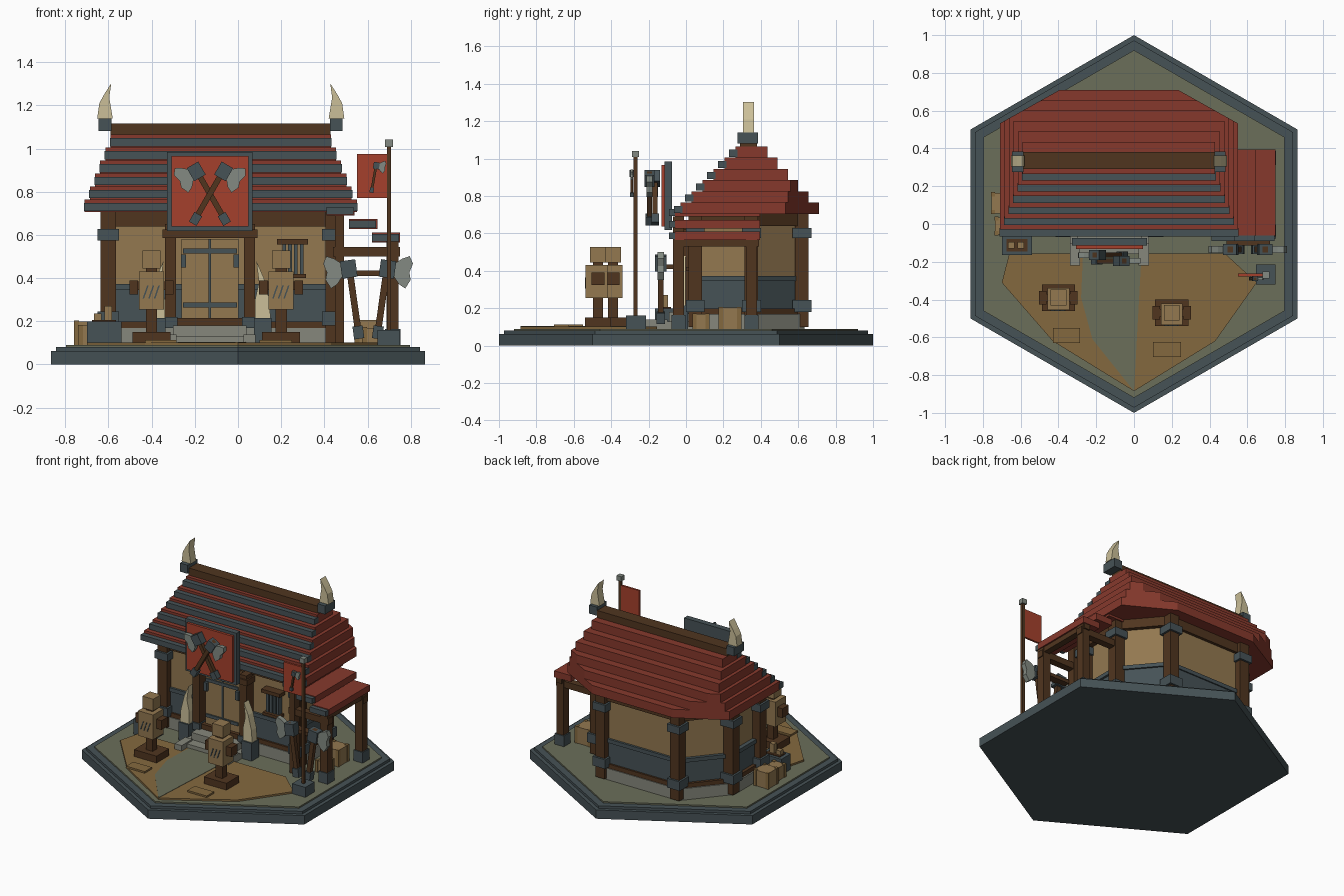
import bpy, bmesh, math
from mathutils import Matrix, Vector

if "Cube" in bpy.data.objects:
    bpy.data.objects.remove(bpy.data.objects["Cube"])


def mat(name, hexa):
    m = bpy.data.materials.new(name)
    c = [int(hexa[i:i + 2], 16) / 255 for i in (0, 2, 4)]
    m.diffuse_color = [((v + 0.055) / 1.055) ** 2.4 if v > 0.04 else v / 12.92 for v in c] + [1]
    m.use_nodes = True
    m.node_tree.nodes["Principled BSDF"].inputs["Base Color"].default_value = m.diffuse_color
    return m


SLATE, ROOF, RED = mat("slate", "465256"), mat("roof_red", "86392c"), mat("banner_red", "a5402c")
WOOD, TAN, DIRT = mat("dark_wood", "50351f"), mat("tan_board", "937850"), mat("dirt", "84693f")
GROUND, STONE, BONE, STEEL = mat("ground", "6b6e5a"), mat("stone", "86877c"), mat("bone", "cbbf98"), mat("steel", "838a82")


def prism(name, pts, a, b, m, axis='z', M=None):
    """Extrude a flat outline; axis z: points are (x, y), axis y: points are (x, z)."""
    bm = bmesh.new()
    vs = [bm.verts.new((p[0], p[1], a) if axis == 'z' else (p[0], a, p[1])) for p in pts]
    f = bm.faces.new(vs)
    d = Vector((0, 0, b - a)) if axis == 'z' else Vector((0, b - a, 0))
    r = bmesh.ops.extrude_face_region(bm, geom=[f])
    bmesh.ops.translate(bm, vec=d, verts=[v for v in r['geom'] if isinstance(v, bmesh.types.BMVert)])
    if M:
        bm.transform(M)
    bmesh.ops.recalc_face_normals(bm, faces=bm.faces)
    me = bpy.data.meshes.new(name)
    bm.to_mesh(me)
    bm.free()
    me.materials.append(m)
    ob = bpy.data.objects.new(name, me)
    bpy.context.collection.objects.link(ob)
    return ob


def box(name, x0, x1, y0, y1, z0, z1, m, M=None):
    return prism(name, [(x0, y0), (x1, y0), (x1, y1), (x0, y1)], z0, z1, m, 'z', M)


def hexa(r):
    return [(r * math.cos(math.radians(30 + 60 * k)), r * math.sin(math.radians(30 + 60 * k))) for k in range(6)]


def axe(name, x, y, z, tilt, s, side):
    """Axe standing on its pommel, leaning by tilt, blade on the given side."""
    M = Matrix.Translation((x, y, z)) @ Matrix.Rotation(math.radians(tilt), 4, 'Y') @ Matrix.Diagonal((s * side, s, s, 1))
    box(name + "_handle", -.014, .014, -.014, .014, 0, .33, WOOD, M)
    box(name + "_pommel", -.022, .022, -.022, .022, -.01, .045, SLATE, M)
    box(name + "_head", -.03, .036, -.028, .028, .255, .33, SLATE, M)
    blade = [(.03, .27), (.06, .235), (.09, .22), (.108, .26), (.098, .29), (.108, .33), (.09, .36), (.06, .345), (.03, .32)]
    prism(name + "_blade", blade, -.016, .016, STEEL, 'y', M)


# Base slabs, ground, dirt yard
prism("base_lower", hexa(1), 0, .062, SLATE)
prism("base_upper", hexa(.972), .062, .08, SLATE)
prism("ground", hexa(.92), .08, .09, GROUND)
prism("dirt_left", [(-.66, -.155), (-.27, -.155), (-.28, -.39), (-.22, -.61), (0, -.885), (-.43, -.62), (-.70, -.31)], .09, .102, DIRT)
prism("dirt_right", [(.04, -.155), (.48, -.155), (.65, -.31), (.43, -.62), (0, -.885)], .09, .102, DIRT)
prism("path", [(-.27, -.155), (.04, -.155), (0, -.885), (-.22, -.61), (-.28, -.39)], .09, .104, GROUND)
box("flat_stone_left", -.43, -.285, -.63, -.55, .1, .114, DIRT)
box("flat_stone_right", .1, .25, -.705, -.625, .1, .114, DIRT)

# House body: six-cornered plan
CX = -.08
PLAN = [(-.6, .05), (.44, .05), (.44, .35), (.21, .62), (-.37, .62), (-.6, .35)]


def ring(name, k, z0, z1, m):
    prism(name, [(CX + (x - CX) * k, .335 + (y - .335) * k) for x, y in PLAN], z0, z1, m)


ring("foundation", 1.05, .09, .17, STONE)
ring("sill", 1.03, .17, .2, WOOD)
ring("wainscot", .985, .2, .36, SLATE)
ring("wainscot_rail", 1.015, .345, .372, SLATE)
ring("wall", .96, .36, .65, TAN)
ring("top_beam", 1.03, .64, .71, WOOD)
for i, (x, y) in enumerate(PLAN):
    box(f"post_{i}", x - .036, x + .036, y - .036, y + .036, .1, .71, WOOD)
    for z0, z1 in ((.18, .245), (.575, .628)):
        box(f"post_cuff_{i}", x - .05, x + .05, y - .05, y + .05, z0, z1, SLATE)

# Stepped roof with slate courses on the front
for i in range(6):
    w, yf, yb, z = .63 - .024 * i, -.03 + .059 * i, .71 - .055 * i, .705 + .06 * i
    cut = .53 + .56 * (.635 - w)
    pts = [(CX - w, yf), (CX + w, yf)]
    if cut < yb:
        dx = (yb - cut) / .56
        pts += [(CX + w, cut), (CX + w - dx, yb), (CX - w + dx, yb), (CX - w, cut)]
    else:
        pts += [(CX + w, yb), (CX - w, yb)]
    prism(f"roof_tier_{i}", pts, z, z + .06, ROOF)
    box(f"slate_course_{i}", CX - w - .003, CX + w + .003, yf - .035, yf + .01, z + .005, z + .043, SLATE)
box("ridge_beam", -.59, .428, .29, .38, 1.06, 1.115, WOOD)

# Ridge horns
for s in (-1, 1):
    xs = sorted((CX + s * .505, CX + s * .565))
    box("horn_socket", xs[0], xs[1], .275, .385, 1.08, 1.14, SLATE)
    horn = [(.5, 1.14), (.572, 1.14), (.562, 1.21), (.54, 1.25), (.507, 1.302), (.516, 1.235)]
    prism("ridge_horn", [(CX + s * x, z) for x, z in horn], .304, .363, BONE, 'y')

# Entrance: steps, posts, lintel, door
DX = -.13
box("step_lower", DX - .21, DX + .21, -.16, .1, .09, .13, STONE)
box("step_upper", DX - .17, DX + .17, -.09, .1, .13, .18, STONE)
for s in (-1, 1):
    box("step_block", *sorted((DX + s * .155, DX + s * .21)), -.22, -.1, .09, .14, STONE)
    box("door_post", DX + s * .183 - .026, DX + s * .183 + .026, -.02, .06, .17, .65, WOOD)
    box("door_post_cuff", DX + s * .183 - .034, DX + s * .183 + .034, -.03, .06, .17, .22, SLATE)
    box("door_leaf", *sorted((DX + s * .005, DX + s * .132)), .015, .06, .215, .58, TAN)
    box("door_handle", *sorted((DX + s * .11, DX + s * .135)), -.005, .02, .45, .51, SLATE)
    # Tusks beside the entrance
    x = DX + s * .245
    box("tusk_base", x - .04, x + .04, -.07, .01, .09, .215, SLATE)
    tusk = [(-.036, .21), (.036, .21), (.03, .3), (.005, .4), (-.03, .48), (-.018, .38), (-.036, .3)]
    prism("tusk", [(x + s * a, z) for a, z in tusk], -.058, -.002, BONE, 'y')
box("door_gap", DX - .006, DX + .006, .008, .05, .215, .58, SLATE)
for z in (.265, .515):
    box("door_strap", DX - .125, DX + .125, .005, .03, z, z + .022, SLATE)
box("door_threshold", DX - .16, DX + .16, -.01, .06, .18, .215, WOOD)
box("door_lintel", DX - .22, DX + .22, -.03, .06, .585, .625, WOOD)

# Sign board with crossed axes
box("sign_frame", DX - .198, DX + .198, -.115, -.075, .618, .985, SLATE)
box("sign_panel", DX - .178, DX + .178, -.132, -.11, .638, .965, RED)
axe("sign_axe_left", DX + .075, -.165, .66, -30, .93, -1)
axe("sign_axe_right", DX - .075, -.195, .66, 30, .93, 1)

# Barred window
box("window_lintel", .18, .325, .0, .06, .555, .58, WOOD)
box("window_sill", .19, .315, .0, .06, .4, .42, WOOD)
for i in range(4):
    box("window_bar", .205 + i * .027, .222 + i * .027, .02, .055, .42, .556, SLATE)

# Lean-to roof, posts and beams
for i in range(3):
    x, z = .41 + .105 * i, .69 - .0625 * i
    box(f"lean_to_roof_{i}", x, x + .13, -.06, .395, z, z + .045, ROOF)
    box(f"lean_to_slate_{i}", x, x + .125, -.09, -.055, z + .004, z + .04, SLATE)
for y in (-.04, .35):
    box("lean_to_post", .688, .744, y - .03, y + .03, .09, .57, WOOD)
    box("lean_to_post_foot", .68, .752, y - .037, y + .037, .09, .165, SLATE)
    box("lean_to_beam", .44, .75, y - .025, y + .025, .5, .545, WOOD)
box("lean_to_side_beam", .695, .74, -.06, .39, .53, .57, WOOD)
box("lean_to_inner_post", .45, .49, -.07, -.01, .09, .69, WOOD)

# Weapon rack axes
axe("rack_axe_left", .56, -.135, .13, -8, 1.08, -1)
axe("rack_axe_right", .645, -.135, .13, 8, 1.08, 1)
box("rack_rail", .49, .72, -.115, -.06, .41, .435, WOOD)

# Crates
for n, x, y, s in (("right", .6, .235, .115), ("right_small", .62, .08, .08), ("left", -.7, .11, .11), ("left_small", -.69, -.01, .09)):
    box("crate_" + n, x - s / 2, x + s / 2, y - s / 2, y + s / 2, .09, .09 + s, TAN)
    for a in (-1, 1):
        for b in (-1, 1):
            cx, cy = x + a * s * .43, y + b * s * .43
            box("crate_corner", cx - .011, cx + .011, cy - .011, cy + .011, .09, .093 + s, DIRT)

# Slate trough with tan stock
box("trough", -.7, -.54, -.165, -.06, .09, .2, SLATE)
box("trough_fill", -.675, -.565, -.145, -.08, .2, .206, WOOD)
for x, h in ((-.65, .235), (-.6, .27)):
    box("trough_stock", x - .017, x + .017, -.13, -.096, .2, h, TAN)

# Flag pole
box("pole_foot", .645, .748, -.32, -.215, .09, .16, SLATE)
box("pole", .689, .709, -.28, -.26, .15, 1.01, WOOD)
box("pole_cap", .681, .717, -.288, -.252, 1.008, 1.042, STEEL)
box("flag", .55, .69, -.277, -.263, .77, .975, RED)
axe("flag_axe", .618, -.29, .8, 10, .42, 1)

# Training dummies
for x, y in ((-.4, -.39), (.2, -.47)):
    box("dummy_base", x - .088, x + .088, y - .07, y + .07, .09, .15, WOOD)
    box("dummy_pole", x - .026, x + .026, y - .026, y + .026, .14, .45, WOOD)
    box("dummy_body", x - .058, x + .058, y - .066, y + .05, .255, .43, TAN)
    box("dummy_head", x - .042, x + .042, y - .042, y + .042, .445, .528, TAN)
    box("dummy_arms", x - .1, x + .1, y - .02, y + .02, .345, .385, WOOD)
    for s in (-1, 1):
        box("dummy_hand", x + s * .082 - .02, x + s * .082 + .02, y - .035, y + .035, .325, .39, WOOD)
    for i in (-1, 0, 1):
        c = x + i * .026 - .004
        prism("dummy_slash", [(c - .012, .305), (c - .005, .305), (c + .016, .365), (c + .009, .365)], y - .07, y - .064, SLATE, 'y')
